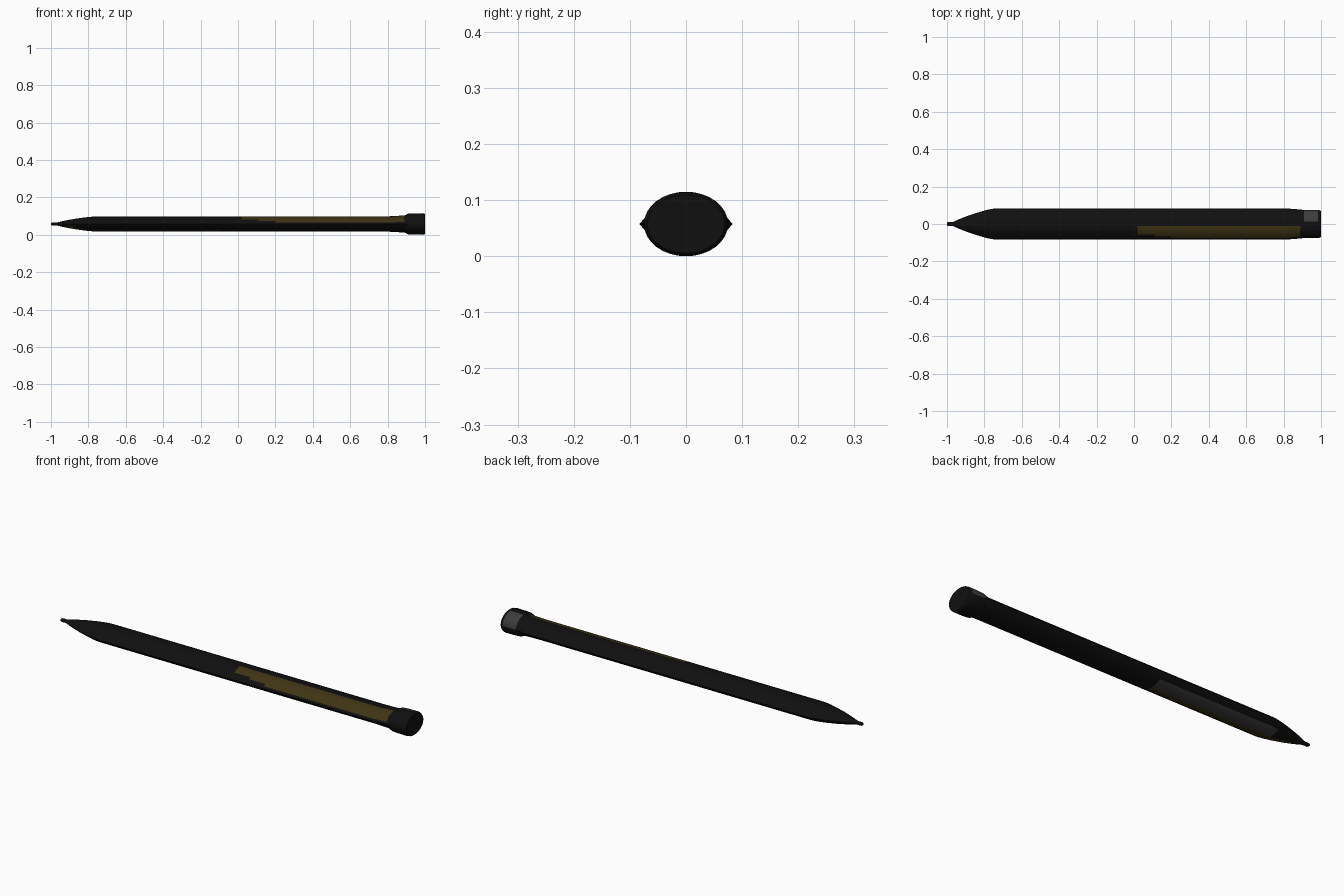
import bpy, math

if "Cube" in bpy.data.objects:
    bpy.data.objects.remove(bpy.data.objects["Cube"])

CZ = 0.0575  # height of the long axis


def material(name, rgb):
    m = bpy.data.materials.new(name)
    m.diffuse_color = (*rgb, 1)
    m.use_nodes = True
    m.node_tree.nodes["Principled BSDF"].inputs["Base Color"].default_value = m.diffuse_color
    return m


black = material("black", (0.005, 0.005, 0.005))
gold = material("dark gold", (0.050, 0.034, 0.007))
grey = material("dark grey", (0.045, 0.045, 0.045))


def lens(w, h, n=16):
    """Two arcs that meet in sharp edges at y = +-w."""
    r = (w * w + h * h) / (2 * h)
    a = math.asin(min(1, w / r))
    pts = []
    for s in (1, -1):
        for i in range(n):
            t = s * (a - 2 * a * i / n)
            pts.append((r * math.sin(t), s * (r * math.cos(t) - r + h)))
    return pts


def ellipse(w, h, n=32):
    return [(w * math.cos(2 * math.pi * i / n), h * math.sin(2 * math.pi * i / n))
            for i in range(n)]


def loft(name, section, stations, paint=None):
    """Skin a section along x; stations are (x, half width, half height)."""
    verts, faces = [], []
    for x, w, h in stations:
        verts += [(x, y, z + CZ) for y, z in section(w, h)]
    n = len(verts) // len(stations)
    for k in range(len(stations) - 1):
        for i in range(n):
            j = (i + 1) % n
            faces.append((k * n + i, k * n + j, (k + 1) * n + j, (k + 1) * n + i))
    last = (len(stations) - 1) * n
    faces.append(tuple(reversed(range(n))))
    faces.append(tuple(range(last, last + n)))
    me = bpy.data.meshes.new(name)
    me.from_pydata(verts, [], faces)
    for m in (black, gold, grey):
        me.materials.append(m)
    if paint:
        for p in me.polygons:
            p.material_index = paint(*p.center)
    ob = bpy.data.objects.new(name, me)
    bpy.context.collection.objects.link(ob)
    bpy.ops.object.select_all(action='DESELECT')
    ob.select_set(True)
    bpy.context.view_layer.objects.active = ob
    bpy.ops.object.mode_set(mode='EDIT')
    bpy.ops.mesh.select_all(action='SELECT')
    bpy.ops.mesh.normals_make_consistent(inside=False)
    bpy.ops.object.mode_set(mode='OBJECT')
    bpy.ops.object.shade_smooth_by_angle(angle=math.radians(35))
    return ob


def body_paint(x, y, z):
    if z > CZ:  # gold panel on the upper front
        top = -0.016 if x < 0.6 else -0.006
        low = -0.055 - 0.1 * max(0, min(0.17, x - 0.03))
        return 1 if 0.03 < x < 0.89 and low < y < top else 0
    if -0.8 < x < -0.1 and 0 < y < 0.055:  # grey underside panel
        return 2
    if -0.92 < x < -0.1 and -0.035 < y < 0:  # gold strip beside it
        return 1
    return 0


# Barrel with tapered nose
nose = [(-0.965, 0.012, 0.009), (-0.945, 0.021, 0.014), (-0.91, 0.036, 0.021),
        (-0.87, 0.050, 0.028), (-0.82, 0.066, 0.035), (-0.78, 0.077, 0.039),
        (-0.75, 0.082, 0.041), (-0.735, 0.083, 0.041)]
tube = [(-0.70 + 0.03 * i, 0.083, 0.041) for i in range(51)]
tail = [(0.83, 0.082, 0.042), (0.86, 0.080, 0.044), (0.89, 0.077, 0.046), (0.92, 0.074, 0.046)]
loft("barrel", lens, nose + tube + tail, body_paint)

# Writing point
loft("point", ellipse, [(-1.0, 0.007, 0.005), (-0.994, 0.011, 0.008),
                        (-0.975, 0.011, 0.008), (-0.955, 0.013, 0.010)])

# End cap, with a grey patch on the upper back
loft("end_cap", ellipse,
     [(0.885, 0.068, 0.043), (0.91, 0.074, 0.055), (0.93, 0.075, 0.0565), (0.955, 0.075, 0.057),
      (0.985, 0.075, 0.0575), (0.995, 0.073, 0.056), (1.0, 0.069, 0.052)],
     lambda x, y, z: 2 if z > CZ + 0.005 and y > 0.02 and 0.91 < x < 0.99 else 0)
